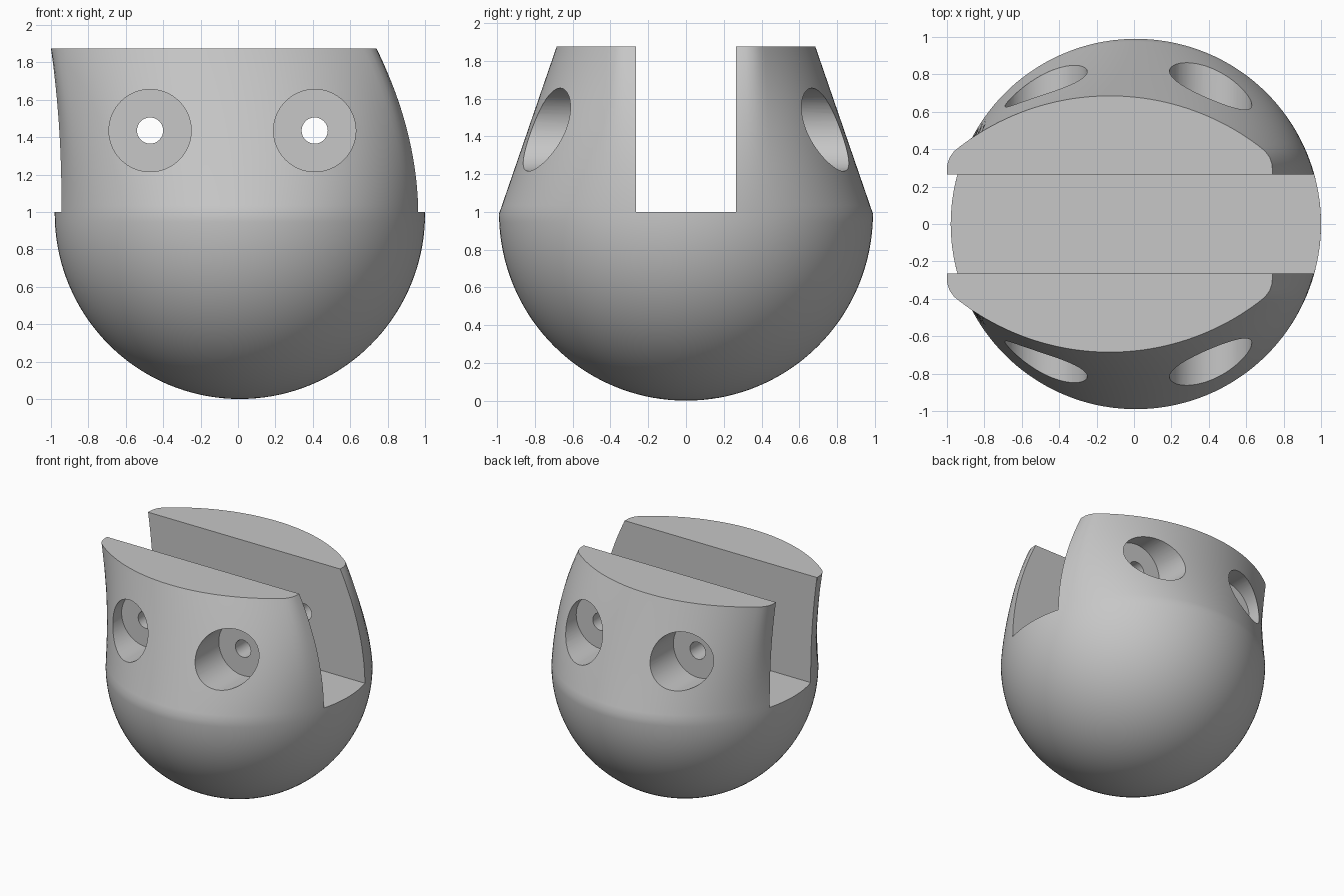
import bpy, bmesh, math

if "Cube" in bpy.data.objects:
    bpy.data.objects.remove(bpy.data.objects["Cube"])

R = 0.99           # ball radius
CX, CZ = 0.01, 0.99  # ball centre
TOP = 1.875
N = 144            # sides around
ARC, HALF, FIL = 1.32, 0.87, 0.13   # top outline: side arc, half length, corner radius
SAG = ARC - 0.685
SHIFT = -0.13      # top outline is moved towards the left

grey = bpy.data.materials.new("grey plastic")
grey.diffuse_color = (0.57, 0.57, 0.57, 1)
grey.use_nodes = True
grey.node_tree.nodes["Principled BSDF"].inputs["Base Color"].default_value = grey.diffuse_color


def ray(dx, dy, cx, cy, r):
    """Far hit of a ray from the origin on a circle."""
    b = dx * cx + dy * cy
    return b + math.sqrt(b * b - cx * cx - cy * cy + r * r)


def outline(a):
    """Point of the rounded lens outline at polar angle a."""
    c, s = math.cos(a), math.sin(a)
    dx, dy = abs(c), abs(s)
    fx = HALF - FIL
    fy = math.sqrt((ARC - FIL) ** 2 - fx ** 2) - SAG
    k = FIL / (ARC - FIL)
    t = math.atan2(dy, dx)
    if t < math.atan2(fy, HALF):
        d = HALF / dx
    elif t < math.atan2(fy + (fy + SAG) * k, fx + fx * k):
        d = ray(dx, dy, fx, fy, FIL)
    else:
        d = ray(dx, dy, 0, -SAG, ARC)
    return SHIFT + d * c, d * s


# Solid body: half ball below, lofted upper part to the lens outline
bm = bmesh.new()
angles = [2 * math.pi * i / N for i in range(N)]
rings = []
for j in range(1, 37):
    p = math.pi / 2 * j / 36
    rings.append([(CX + R * math.sin(p) * math.cos(a), R * math.sin(p) * math.sin(a),
                   CZ - R * math.cos(p)) for a in angles])
for j in range(1, 21):
    t = j / 20
    ring = []
    for a in angles:
        ox, oy = outline(a)
        x0, y0 = CX + R * math.cos(a), R * math.sin(a)
        # ends leave the ball upright, long sides run straight
        ring.append((x0 + (ox - x0) * t * t, y0 + (oy - y0) * t, CZ + (TOP - CZ) * t))
    rings.append(ring)
vr = [[bm.verts.new(co) for co in ring] for ring in rings]
pole = bm.verts.new((CX, 0, CZ - R))
for i in range(N):
    k = (i + 1) % N
    bm.faces.new((pole, vr[0][k], vr[0][i]))
    for lo, hi in zip(vr, vr[1:]):
        bm.faces.new((lo[i], lo[k], hi[k], hi[i]))
bm.faces.new(vr[-1])
bmesh.ops.recalc_face_normals(bm, faces=bm.faces)
mesh = bpy.data.meshes.new("slotted_ball")
bm.to_mesh(mesh)
bm.free()
mesh.materials.append(grey)
body = bpy.data.objects.new("slotted_ball", mesh)
bpy.context.collection.objects.link(body)


def cut(cutter):
    """Subtract a helper from the body and delete it."""
    cutter.hide_render = True
    cutter.data.materials.append(grey)
    bpy.context.view_layer.objects.active = body
    mod = body.modifiers.new("cut", "BOOLEAN")
    mod.operation, mod.solver, mod.object = "DIFFERENCE", "EXACT", cutter
    bpy.ops.object.modifier_apply(modifier=mod.name)
    bpy.data.objects.remove(cutter)


def rod(x, y0, y1, r, n):
    bpy.ops.mesh.primitive_cylinder_add(vertices=n, radius=r, depth=abs(y1 - y0),
                                        location=(x, (y0 + y1) / 2, 1.435),
                                        rotation=(math.pi / 2, 0, 0))
    return bpy.context.object


# Slot across the top
bpy.ops.mesh.primitive_cube_add(size=1, location=(0, 0, 2))
slot = bpy.context.object
slot.scale = (3, 0.53, 2)
cut(slot)

# Bolt holes with wide recesses on both cheeks
for x in (-0.47, 0.41):
    cut(rod(x, -1.5, 1.5, 0.07, 32))
    for side in (-1, 1):
        cut(rod(x, side * 0.52, side * 1.5, 0.22, 64))

bpy.ops.object.select_all(action="DESELECT")
body.select_set(True)
bpy.context.view_layer.objects.active = body
bpy.ops.object.shade_smooth_by_angle(angle=math.radians(30))
